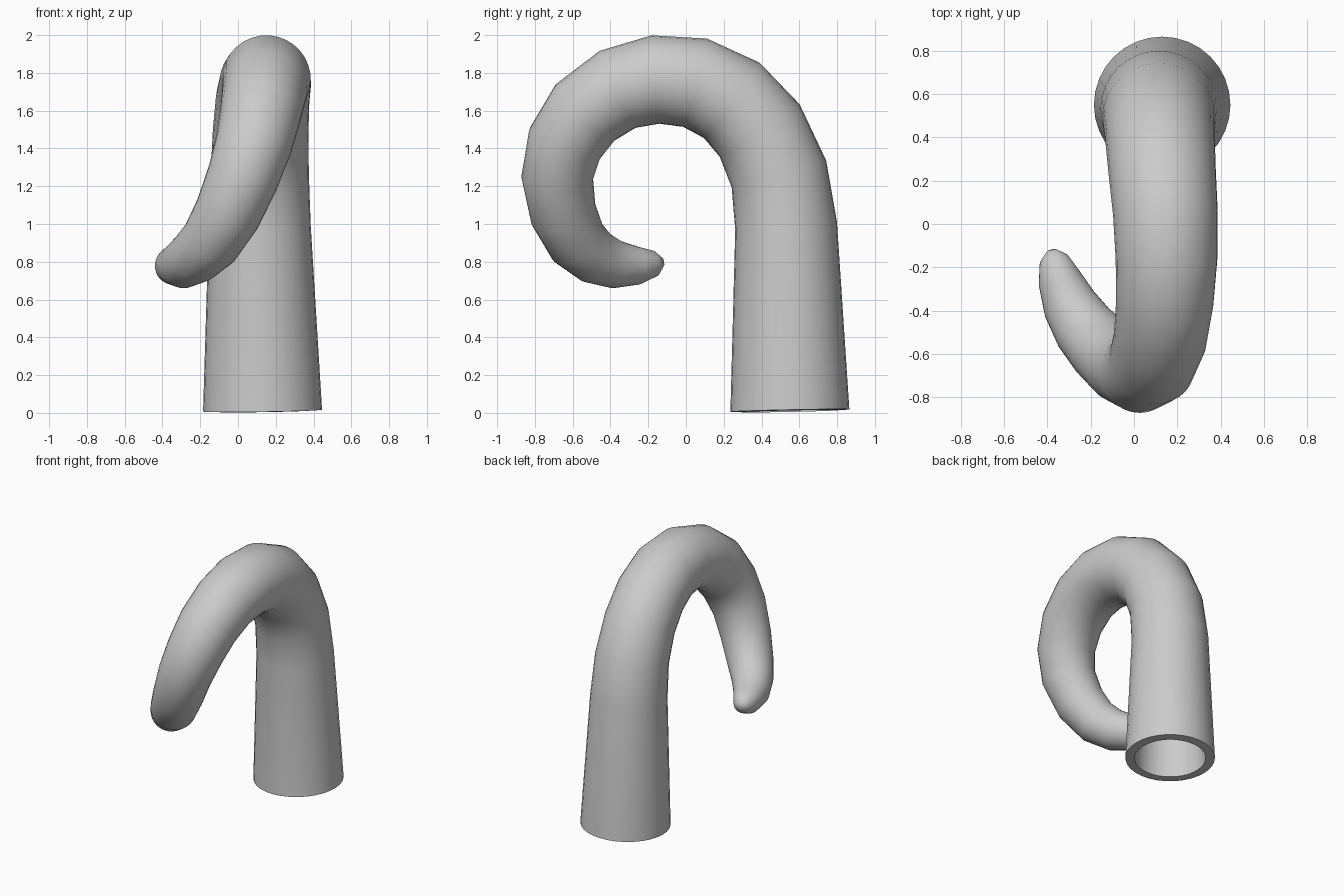
import bpy, bmesh, math
from mathutils import Vector

if "Cube" in bpy.data.objects:
    bpy.data.objects.remove(bpy.data.objects["Cube"])

# Centreline x, y, z and radius of the curled tapered tube
PATH = [
    (0.13, 0.55, 0.012, 0.315), (0.115, 0.53, 0.99, 0.27),
    (0.115, 0.492, 1.265, 0.26), (0.12, 0.39, 1.495, 0.253),
    (0.13, 0.242, 1.655, 0.248), (0.145, 0.048, 1.748, 0.242),
    (0.15, -0.162, 1.765, 0.235), (0.142, -0.362, 1.713, 0.225),
    (0.12, -0.535, 1.59, 0.215), (0.083, -0.642, 1.425, 0.203),
    (0.025, -0.682, 1.245, 0.19), (-0.055, -0.65, 1.055, 0.177),
    (-0.145, -0.575, 0.905, 0.162), (-0.23, -0.48, 0.825, 0.146),
    (-0.297, -0.37, 0.785, 0.127), (-0.345, -0.25, 0.78, 0.1),
    (-0.37, -0.16, 0.792, 0.067), (-0.38, -0.122, 0.8, 0.022),
]
SIDES = 32

pts = [Vector(p[:3]) for p in PATH]
bm = bmesh.new()
rings = []
side = Vector((1, 0, 0))
tangent = Vector((0, 0, 1))

# Rings carried along the path without twisting
for i, p in enumerate(pts):
    before = (p - pts[i - 1]).normalized() if i else Vector()
    after = (pts[i + 1] - p).normalized() if i < len(pts) - 1 else Vector()
    new = (before + after).normalized()
    side = tangent.rotation_difference(new) @ side
    tangent = new
    other = tangent.cross(side)
    r = PATH[i][3]
    rings.append([bm.verts.new(p + r * (math.cos(a) * side + math.sin(a) * other))
                  for a in (2 * math.pi * k / SIDES for k in range(SIDES))])

# Tube walls and closed tip, open at the base
for lo, hi in zip(rings, rings[1:]):
    for k in range(SIDES):
        n = (k + 1) % SIDES
        bm.faces.new((lo[k], lo[n], hi[n], hi[k]))
bm.faces.new(rings[-1])

mesh = bpy.data.meshes.new("curled_horn")
bm.to_mesh(mesh)
bm.free()
horn = bpy.data.objects.new("curled_horn", mesh)
bpy.context.collection.objects.link(horn)

# Hollow wall
wall = horn.modifiers.new("wall", 'SOLIDIFY')
wall.thickness = 0.065
wall.offset = -1

bpy.context.view_layer.objects.active = horn
horn.select_set(True)
bpy.ops.object.modifier_apply(modifier="wall")
bpy.ops.object.shade_smooth_by_angle(angle=math.radians(50))
